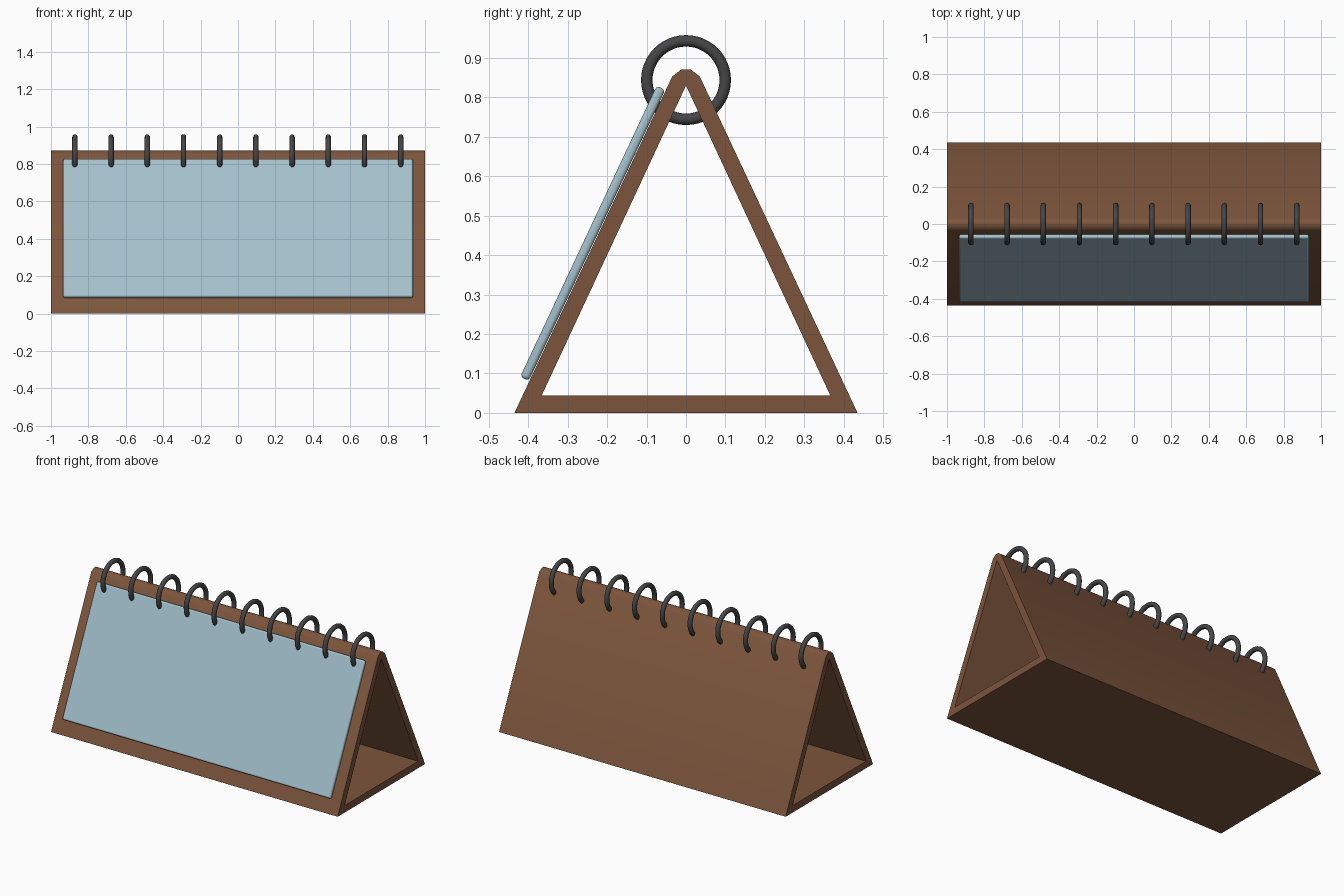
import bpy, bmesh, math

if "Cube" in bpy.data.objects:
    bpy.data.objects.remove(bpy.data.objects["Cube"])


def material(name, rgb):
    m = bpy.data.materials.new(name)
    m.diffuse_color = (*rgb, 1.0)
    m.use_nodes = True
    m.node_tree.nodes["Principled BSDF"].inputs["Base Color"].default_value = m.diffuse_color
    return m


BROWN = material("brown_board", (0.20, 0.09, 0.045))
BLUE = material("pale_blue_paper", (0.37, 0.53, 0.60))
DARK = material("dark_grey_metal", (0.06, 0.06, 0.063))


def smooth(obj, degrees):
    bpy.ops.object.select_all(action='DESELECT')
    obj.select_set(True)
    bpy.context.view_layer.objects.active = obj
    bpy.ops.object.shade_smooth_by_angle(angle=math.radians(degrees))


# Hollow triangular stand: (y, z) profiles swept along x
outer = [(-0.435, 0), (0.435, 0), (0.035, 0.853),
         (0.012, 0.871), (-0.012, 0.871), (-0.035, 0.853)]
inner = [(-0.366, 0.044), (0.366, 0.044), (0, 0.83)]
bm = bmesh.new()
ends = []
for x in (-1, 1):
    o = [bm.verts.new((x, y, z)) for y, z in outer]
    i = [bm.verts.new((x, y, z)) for y, z in inner]
    for face in ((o[0], o[1], i[1], i[0]), (o[1], o[2], i[2], i[1]),
                 (o[5], o[0], i[0], i[2]), (o[2], o[3], o[4], o[5], i[2])):
        bm.faces.new(face)
    ends.append((o, i))
for a, b in zip(*ends):
    n = len(a)
    for k in range(n):
        j = (k + 1) % n
        bm.faces.new((a[k], a[j], b[j], b[k]))
bmesh.ops.recalc_face_normals(bm, faces=bm.faces)
mesh = bpy.data.meshes.new("stand")
bm.to_mesh(mesh)
bm.free()
stand = bpy.data.objects.new("stand", mesh)
bpy.context.collection.objects.link(stand)
mesh.materials.append(BROWN)
smooth(stand, 40)

# Page block leaning on the front slope
lean = math.atan2(0.40, 0.853)
bpy.ops.mesh.primitive_cube_add(size=1, location=(0, -0.2365, 0.4555),
                                rotation=(-lean, 0, 0))
pages = bpy.context.object
pages.name = "pages"
pages.scale = (1.87, 0.024, 0.815)
bpy.ops.object.transform_apply(location=False, rotation=False, scale=True)
bevel = pages.modifiers.new("soft_edges", 'BEVEL')
bevel.width = 0.009
bevel.segments = 3
pages.data.materials.append(BLUE)
smooth(pages, 35)

# Row of binding rings over the ridge
COUNT = 10
for k in range(COUNT):
    x = -0.872 + k * 1.742 / (COUNT - 1)
    bpy.ops.mesh.primitive_torus_add(
        major_radius=0.0995, minor_radius=0.0145, major_segments=48,
        minor_segments=12, location=(x, 0, 0.844), rotation=(0, math.pi / 2, 0))
    ring = bpy.context.object
    ring.name = f"binding_ring_{k + 1}"
    ring.data.materials.append(DARK)
    smooth(ring, 60)
